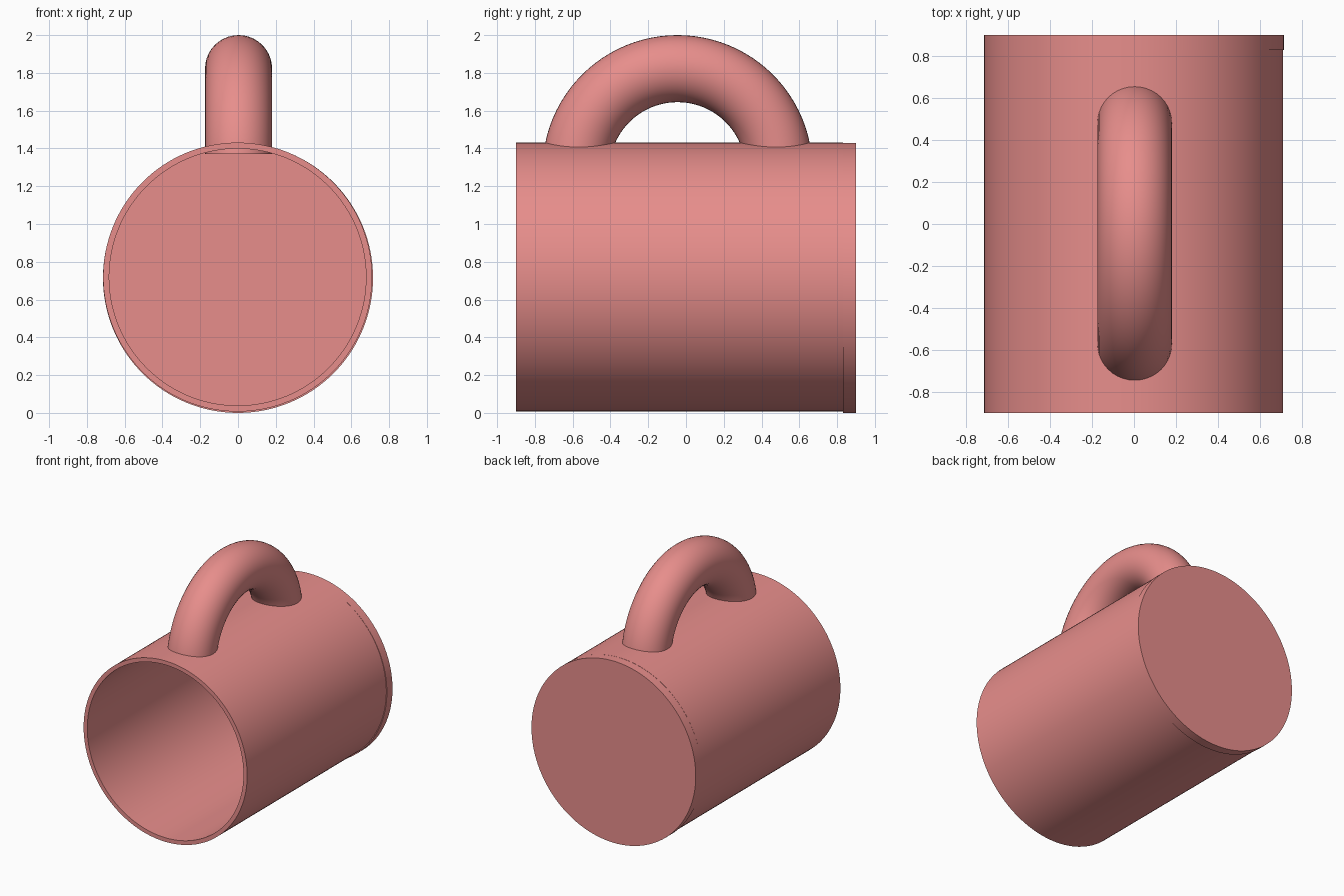
import bpy, bmesh, math
from mathutils import Matrix, Vector

if "Cube" in bpy.data.objects:
    bpy.data.objects.remove(bpy.data.objects["Cube"])

mat = bpy.data.materials.new("coral")
mat.diffuse_color = (0.80, 0.27, 0.26, 1)
mat.use_nodes = True
mat.node_tree.nodes["Principled BSDF"].inputs["Base Color"].default_value = mat.diffuse_color


def finish(name, bm):
    bmesh.ops.recalc_face_normals(bm, faces=bm.faces)
    me = bpy.data.meshes.new(name)
    bm.to_mesh(me)
    bm.free()
    me.materials.append(mat)
    ob = bpy.data.objects.new(name, me)
    bpy.context.collection.objects.link(ob)
    bpy.ops.object.select_all(action='DESELECT')
    ob.select_set(True)
    bpy.context.view_layer.objects.active = ob
    bpy.ops.object.shade_smooth_by_angle(angle=math.radians(35))
    return ob


def spin(points, centre, axis, steps):
    """Revolve a closed loop of points fully round an axis."""
    bm = bmesh.new()
    vs = [bm.verts.new(p) for p in points]
    edges = [bm.edges.new((vs[i], vs[(i + 1) % len(vs)])) for i in range(len(vs))]
    bmesh.ops.spin(bm, geom=vs + edges, cent=centre, axis=axis,
                   angle=2 * math.pi, steps=steps, use_merge=True)
    bmesh.ops.remove_doubles(bm, verts=bm.verts, dist=1e-5)
    return bm


# Hollow wall of the mug, lying along y with the mouth to the front
c = Vector((-0.002, 0, 0.719))
wall = [(c.x + r, y, c.z) for r, y in
        ((0.712, -0.9), (0.712, 0.83), (0.68, 0.83), (0.68, -0.9))]
finish("mug_wall", spin(wall, c, (0, 1, 0), 128))

# Solid base disc closing the back
bm = bmesh.new()
bmesh.ops.create_cone(bm, cap_ends=True, segments=128, radius1=0.715, radius2=0.715,
                      depth=0.07, matrix=Matrix.Translation((0, 0.865, 0.715))
                      @ Matrix.Rotation(math.pi / 2, 4, 'X'))
finish("mug_base", bm)

# Handle: a torus cut off flat just inside the wall
hc = Vector((0.003, -0.045, 1.285))
R, r, n = 0.5375, 0.1775, 40
ring = [hc + Vector((r * math.cos(2 * math.pi * i / n), 0,
                     R + r * math.sin(2 * math.pi * i / n))) for i in range(n)]
bm = spin(ring, hc, (1, 0, 0), 96)
cut = bmesh.ops.bisect_plane(bm, geom=bm.verts[:] + bm.edges[:] + bm.faces[:],
                             plane_co=(0, 0, 1.37), plane_no=(0, 0, 1), clear_inner=True)
bmesh.ops.holes_fill(bm, edges=[e for e in bm.edges if e.is_boundary], sides=0)
finish("handle", bm)
